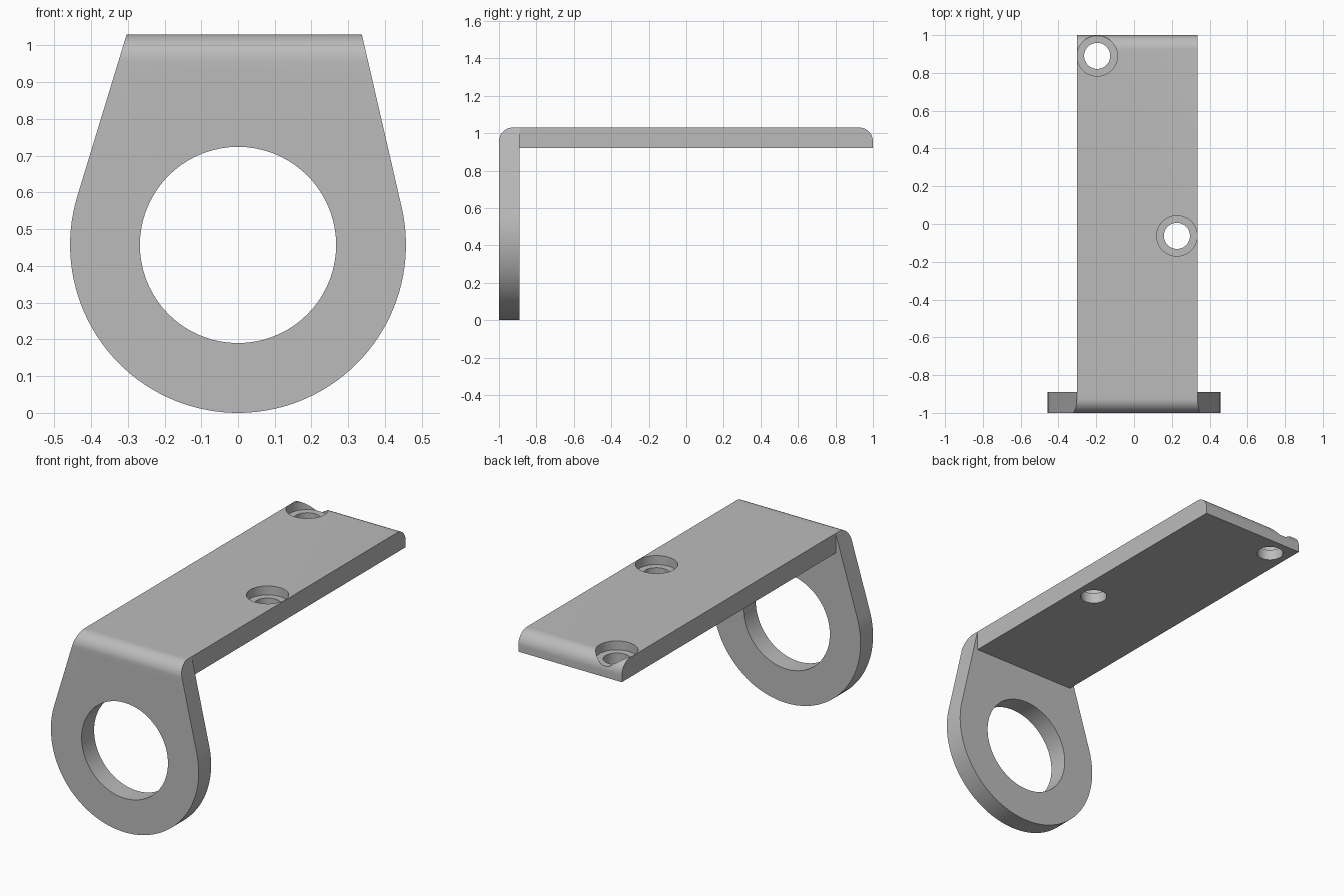
import bpy, bmesh
from math import pi, cos, sin, atan2, acos, hypot
from mathutils import Vector

if "Cube" in bpy.data.objects:
    bpy.data.objects.remove(bpy.data.objects["Cube"])

LEFT, RIGHT = -0.303, 0.337      # sides of the top plate
TOP, THICK = 1.03, 0.11
RING_R, HOLE_R = 0.457, 0.267
FILLET = 0.075

grey = bpy.data.materials.new("bracket grey")
grey.use_nodes = True
colour = (0.5, 0.5, 0.5, 1)
grey.diffuse_color = colour
grey.node_tree.nodes["Principled BSDF"].inputs["Base Color"].default_value = colour


def prism(name, points, direction):
    """Extrude a closed outline along a direction."""
    bm = bmesh.new()
    face = bm.faces.new([bm.verts.new(p) for p in points])
    new = bmesh.ops.extrude_face_region(bm, geom=[face])["geom"]
    verts = [v for v in new if isinstance(v, bmesh.types.BMVert)]
    bmesh.ops.translate(bm, verts=verts, vec=Vector(direction))
    bmesh.ops.recalc_face_normals(bm, faces=bm.faces)
    mesh = bpy.data.meshes.new(name)
    bm.to_mesh(mesh)
    bm.free()
    mesh.materials.append(grey)
    obj = bpy.data.objects.new(name, mesh)
    bpy.context.collection.objects.link(obj)
    return obj


def arc(cx, cy, r, start, end, steps):
    angles = [start + (end - start) * i / steps for i in range(steps + 1)]
    return [(cx + r * cos(a), cy + r * sin(a)) for a in angles]


def combine(target, tool, operation):
    mod = target.modifiers.new(operation, "BOOLEAN")
    mod.operation, mod.object, mod.solver = operation, tool, "EXACT"
    bpy.context.view_layer.objects.active = target
    bpy.ops.object.modifier_apply(modifier=mod.name)
    bpy.data.objects.remove(tool)


def drill(target, x, y, r, z_low, z_high):
    ring = arc(x, y, r, 0, 2 * pi, 64)[:-1]
    tool = prism("drill", [(a, b, z_low) for a, b in ring], (0, 0, z_high - z_low))
    combine(target, tool, "DIFFERENCE")


def tangent_angle(x, side):
    dx, dz = x, TOP - RING_R
    return atan2(dz, dx) + side * acos(RING_R / hypot(dx, dz))


# Front ring plate: round below, straight tangents up to the bend
start = tangent_angle(LEFT, 1)
end = tangent_angle(RIGHT, -1) + 2 * pi
outline = [(RIGHT, TOP), (LEFT, TOP)] + arc(0, RING_R, RING_R, start, end, 72)
bracket = prism("bracket", [(x, -1, z) for x, z in outline], (0, THICK, 0))

# Top plate
plate = [(LEFT, -1), (RIGHT, -1), (RIGHT, 1), (LEFT, 1)]
combine(bracket, prism("top_plate", [(x, y, TOP - THICK) for x, y in plate],
                       (0, 0, THICK)), "UNION")

# Rounded top edges at both ends
f = FILLET
envelope = ([(-1, -0.1), (1, -0.1)] + arc(1 - f, TOP - f, f, 0, pi / 2, 12)
            + arc(f - 1, TOP - f, f, pi / 2, pi, 12))
combine(bracket, prism("envelope", [(-0.6, y, z) for y, z in envelope],
                       (1.2, 0, 0)), "INTERSECT")

# Large hole through the ring
ring = arc(0, RING_R, HOLE_R, 0, 2 * pi, 72)[:-1]
combine(bracket, prism("bore", [(x, -1.1, z) for x, z in ring], (0, 0.3, 0)), "DIFFERENCE")

# Counterbored screw holes
for x, y in ((-0.195, 0.89), (0.227, -0.063)):
    drill(bracket, x, y, 0.069, 0.8, 1.2)
    drill(bracket, x, y, 0.107, TOP - 0.05, 1.2)

bpy.ops.object.select_all(action="DESELECT")
bracket.select_set(True)
bpy.context.view_layer.objects.active = bracket
bpy.ops.object.shade_smooth_by_angle(angle=pi / 6)
